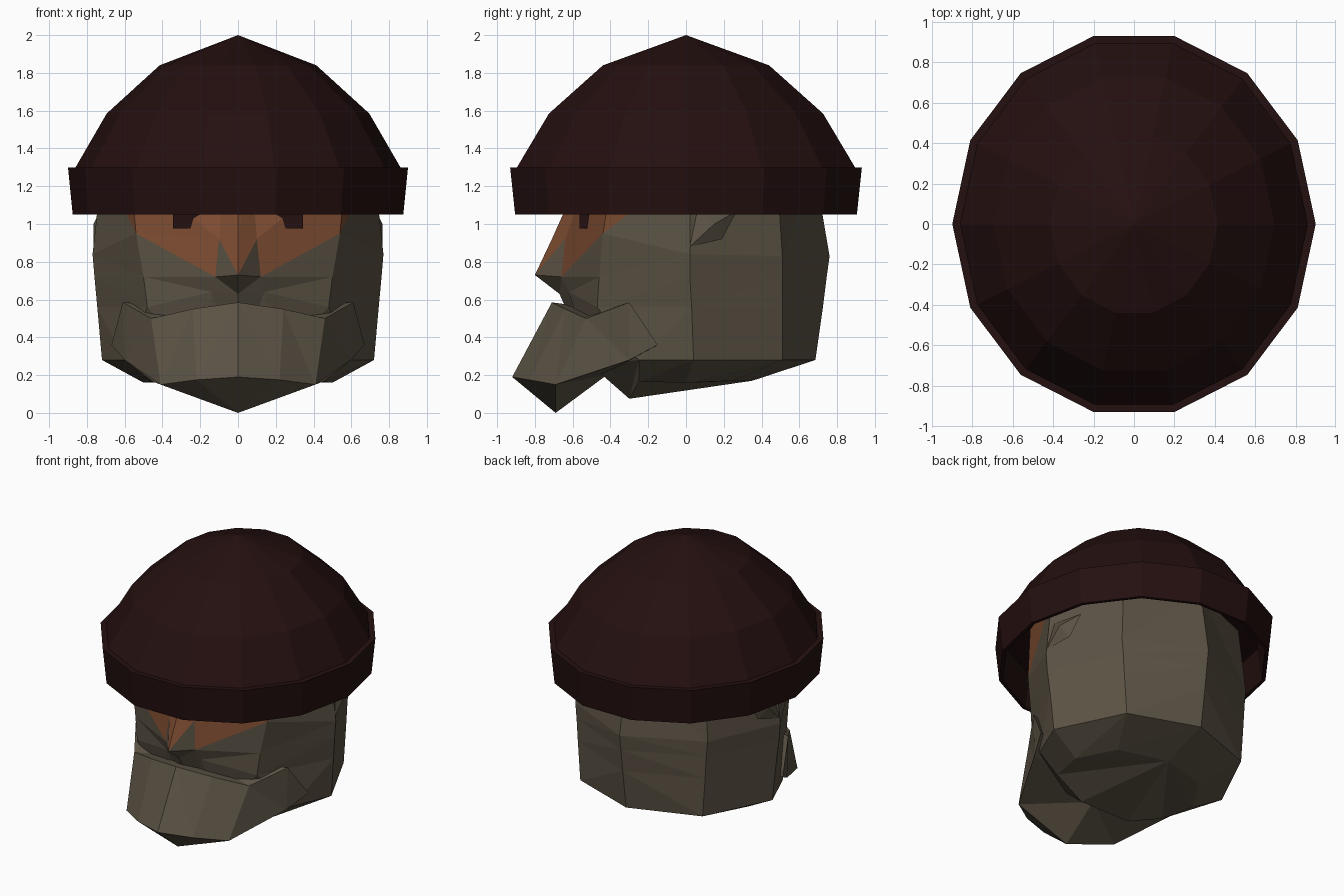
import bpy, bmesh, math

cube = bpy.data.objects.get("Cube")
if cube:
    bpy.data.objects.remove(cube, do_unlink=True)


def material(name, rgb):
    mat = bpy.data.materials.new(name)
    mat.use_nodes = True
    color = (*rgb, 1)
    mat.diffuse_color = color
    shader = mat.node_tree.nodes["Principled BSDF"]
    shader.inputs["Base Color"].default_value = color
    shader.inputs["Roughness"].default_value = 0.9
    return mat


GREY = material("grey brown", (0.105, 0.085, 0.058))
ORANGE = material("orange skin", (0.2, 0.07, 0.03))
MAROON = material("dark maroon", (0.018, 0.005, 0.005))


def finish(name, bm, mats):
    bmesh.ops.remove_doubles(bm, verts=bm.verts, dist=0.0005)
    bmesh.ops.recalc_face_normals(bm, faces=bm.faces)
    mesh = bpy.data.meshes.new(name)
    bm.to_mesh(mesh)
    bm.free()
    for mat in mats:
        mesh.materials.append(mat)
    obj = bpy.data.objects.new(name, mesh)
    bpy.context.collection.objects.link(obj)
    return obj


def add_mirrored(bm, points, index=0):
    """Add a face on the left side and its twin on the right."""
    for side in (1, -1):
        face = bm.faces.new([bm.verts.new((side * x, y, z)) for x, y, z in points])
        face.material_index = index


# Head: half rings from the crown down, each running from the back to the nose
head_rings = [
    [(0, .68, 1.3), (.49, .48, 1.3), (.72, .02, 1.3),
     (.57, -.38, 1.3), (.07, -.5, 1.3), (0, -.54, 1.3)],
    [(0, .76, .83), (.53, .51, .83), (.77, .02, .84),
     (.54, -.44, .95), (.1, -.64, .92), (0, -.71, .92)],
    [(0, .745, .72), (.52, .51, .72), (.76, .02, .72),
     (.5, -.46, .72), (.12, -.66, .72), (0, -.8, .73)],
    [(0, .725, .56), (.51, .51, .56), (.745, .03, .56),
     (.48, -.47, .56), (.14, -.62, .64), (0, -.67, .63)],
    [(0, .685, .28), (.49, .51, .28), (.72, .04, .28),
     (.6, -.25, .28), (.2, -.5, .25), (0, -.5, .25)],
    [(0, .35, .17), (.35, .25, .17), (.5, 0, .16),
     (.45, -.25, .165), (.2, -.3, .075), (0, -.3, .075)],
]
# Skin patch around the eyes: (ring, column) of upper and lower triangles
skin_upper = {(0, 2), (0, 3), (0, 4), (1, 3), (1, 4)}
skin_lower = {(0, 3), (0, 4)}

bm = bmesh.new()
for i, (upper, lower) in enumerate(zip(head_rings, head_rings[1:])):
    for j in range(len(upper) - 1):
        add_mirrored(bm, (upper[j], upper[j + 1], lower[j + 1]), (i, j) in skin_upper)
        add_mirrored(bm, (upper[j], lower[j + 1], lower[j]), (i, j) in skin_lower)
for ring in (head_rings[0], head_rings[-1]):
    for a, b in zip(ring[1:-1], ring[2:]):
        add_mirrored(bm, (ring[0], a, b))
finish("head", bm, [GREY, ORANGE])

# Beard: a faceted front wall, a pointed chin and a covered top
beard_top = [(0, -.71, .585), (.24, -.64, .55), (.46, -.53, .5),
             (.61, -.3, .585), (.67, -.15, .36)]
beard_bottom = [(0, -.92, .19), (.22, -.83, .175), (.41, -.69, .15),
                (.6, -.3, .28), (.67, -.15, .36)]
chin, throat, mouth = (0, -.69, 0), (0, -.42, .2), (0, -.45, .55)
bm = bmesh.new()
for j in range(4):
    t0, t1, b0, b1 = *beard_top[j:j + 2], *beard_bottom[j:j + 2]
    add_mirrored(bm, (t0, t1, b1))
    if j < 3:
        add_mirrored(bm, (t0, b1, b0))
    else:
        add_mirrored(bm, (t0, b1, b0))
    add_mirrored(bm, (t1, t0, mouth))
    add_mirrored(bm, (b0, b1, chin if j < 2 else throat))
add_mirrored(bm, (chin, beard_bottom[2], throat))
add_mirrored(bm, (mouth, throat, beard_top[-1]))
finish("beard", bm, [GREY])

# Ears: small folded wedges tucked under the cap
ear_base = [(.765, .02, .88), (.71, .19, .92), (.68, .27, 1.07), (.73, .06, 1.07)]
ear_tip = (.765, .15, 1.0)
bm = bmesh.new()
for a, b in zip(ear_base, ear_base[1:] + ear_base[:1]):
    add_mirrored(bm, (a, b, ear_tip))
finish("ears", bm, [GREY])

# Eyes: dark blocks set into the skin patch
bm = bmesh.new()
for side in (1, -1):
    block = bmesh.ops.create_cube(bm, size=1)["verts"]
    bmesh.ops.scale(bm, vec=(.14, .11, .15), verts=block)
    bmesh.ops.translate(bm, vec=(side * .275, -.51, 1.05), verts=block)
finish("eyes", bm, [MAROON])

# Knitted cap: an oval lathe with a turned-up band, x radius, y radius, height
SIDES = 14
cap_profile = [(.82, .87, 1.28), (.85, .905, 1.05), (.875, .928, 1.05),
               (.9, .955, 1.3), (.86, .918, 1.3), (.695, .744, 1.585),
               (.415, .451, 1.84)]
bm = bmesh.new()
rings = []
for rx, ry, z in cap_profile:
    angles = [math.tau * k / SIDES for k in range(SIDES)]
    rings.append([bm.verts.new((rx * math.cos(a), ry * math.sin(a), z)) for a in angles])
tip = bm.verts.new((0, 0, 2))
for k in range(SIDES):
    n = (k + 1) % SIDES
    for low, high in zip(rings, rings[1:]):
        bm.faces.new((low[k], low[n], high[n], high[k]))
    bm.faces.new((rings[-1][k], rings[-1][n], tip))
bm.faces.new(rings[0][::-1])
finish("cap", bm, [MAROON])
